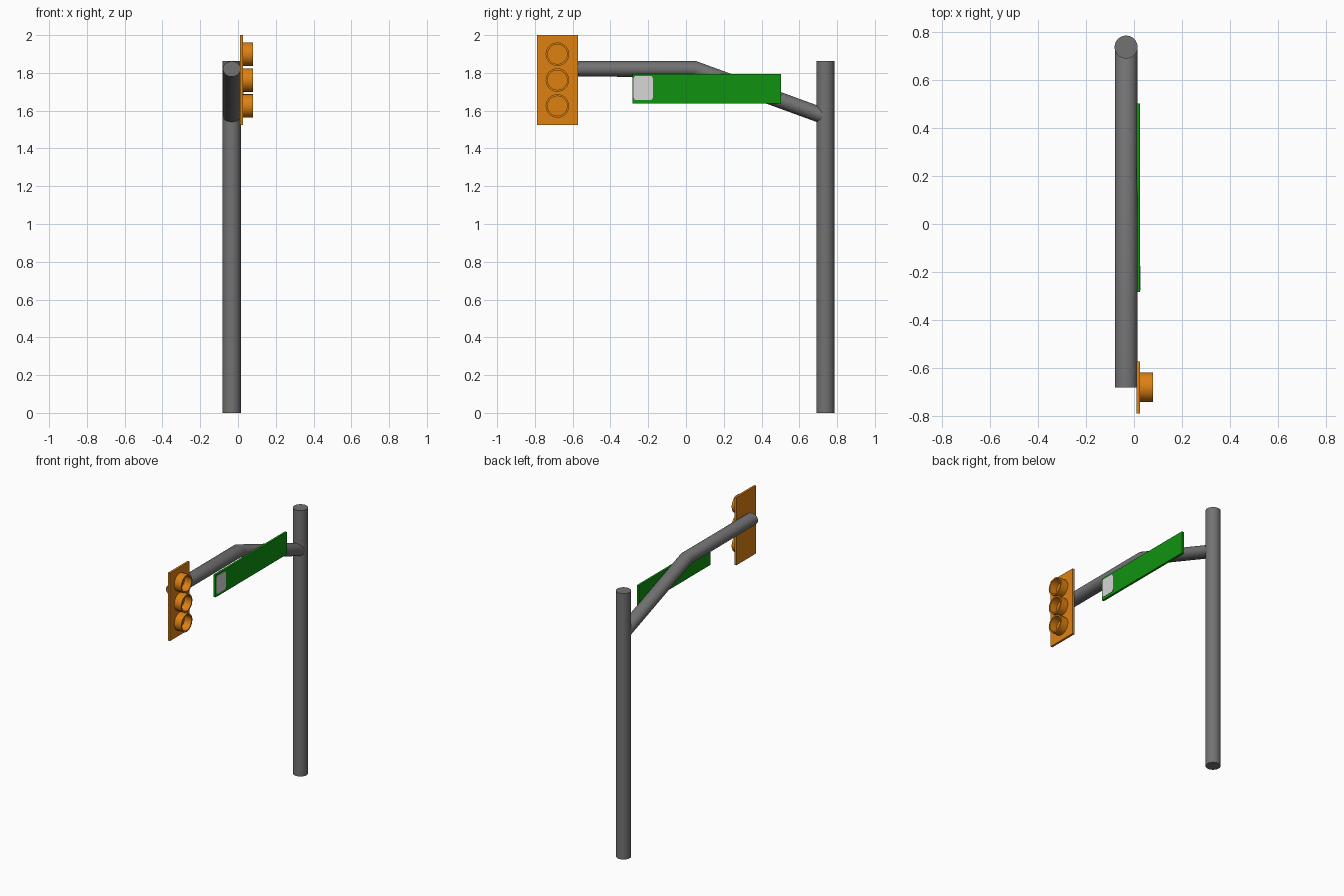
import bpy, bmesh, math
from mathutils import Vector

if "Cube" in bpy.data.objects:
    bpy.data.objects.remove(bpy.data.objects["Cube"])


def material(name, rgb):
    m = bpy.data.materials.new(name)
    m.diffuse_color = (*rgb, 1)
    m.use_nodes = True
    m.node_tree.nodes["Principled BSDF"].inputs["Base Color"].default_value = m.diffuse_color
    return m


grey = material("steel grey", (0.17, 0.17, 0.17))
orange = material("signal orange", (0.73, 0.22, 0.006))
green = material("sign green", (0.005, 0.29, 0.005))
white = material("panel white", (0.68, 0.68, 0.68))


def finish(name, bm, mat, smooth=True):
    bmesh.ops.recalc_face_normals(bm, faces=bm.faces[:])
    me = bpy.data.meshes.new(name)
    bm.to_mesh(me)
    bm.free()
    me.materials.append(mat)
    ob = bpy.data.objects.new(name, me)
    bpy.context.collection.objects.link(ob)
    if smooth:
        bpy.ops.object.select_all(action='DESELECT')
        ob.select_set(True)
        bpy.context.view_layer.objects.active = ob
        bpy.ops.object.shade_smooth_by_angle(angle=math.radians(30))
    return ob


def loft(name, rings, mat, closed=False):
    """Skin a list of rings; cap the ends, or join last to first."""
    bm = bmesh.new()
    vs = [[bm.verts.new(p) for p in r] for r in rings]
    n = len(vs[0])
    pairs = list(zip(vs, vs[1:])) + ([(vs[-1], vs[0])] if closed else [])
    for a, b in pairs:
        for i in range(n):
            j = (i + 1) % n
            bm.faces.new((a[i], a[j], b[j], b[i]))
    if not closed:
        bm.faces.new(vs[0])
        bm.faces.new(vs[-1])
    return finish(name, bm, mat)


def box(name, lo, hi, mat, corner=0):
    bm = bmesh.new()
    bmesh.ops.create_cube(bm, size=1)
    lo, hi = Vector(lo), Vector(hi)
    for v in bm.verts:
        v.co = (lo + hi) / 2 + v.co * (hi - lo)
    if corner:
        edges = [e for e in bm.edges
                 if abs(e.verts[0].co.x - e.verts[1].co.x) > 1e-5]
        bmesh.ops.bevel(bm, geom=edges, offset=corner, segments=3,
                        profile=0.5, affect='EDGES')
    return finish(name, bm, mat, False)


def angles(n):
    return [2 * math.pi * i / n for i in range(n)]


CX = -0.033

# upright pole
loft("pole", [[(CX + 0.048 * math.cos(a), 0.738 + 0.048 * math.sin(a), z)
               for a in angles(32)] for z in (0, 1.862)], grey)


# bent mast arm: y, z, vertical radius, tilt of the ring
def arm_ring(y, z, rz, tilt):
    return [(CX + 0.047 * math.cos(a), y + tilt * rz * math.sin(a),
             z + rz * math.sin(a)) for a in angles(32)]


loft("mast_arm", [arm_ring(-0.682, 1.821, 0.041, 0),
                  arm_ring(0.045, 1.821, 0.042, 0.17),
                  arm_ring(0.737, 1.568, 0.0445, 0)], grey)

# signal backplate
box("signal_backplate", (0.011, -0.79, 1.525), (0.026, -0.573, 2.0), orange)

# three hollow visors
for name, z in (("upper", 1.899), ("middle", 1.762), ("lower", 1.625)):
    profile = ((0.020, 0.062), (0.080, 0.062), (0.080, 0.052), (0.020, 0.052))
    loft(name + "_visor", [[(x, -0.681 + r * math.cos(a), z + r * math.sin(a))
                            for a in angles(24)] for x, r in profile],
         orange, closed=True)

# street sign with a pale panel at its outer end
box("street_sign", (0.011, -0.284, 1.638), (0.026, 0.503, 1.795), green)
box("sign_panel", (0.024, -0.277, 1.656), (0.028, -0.175, 1.784), white, 0.014)
